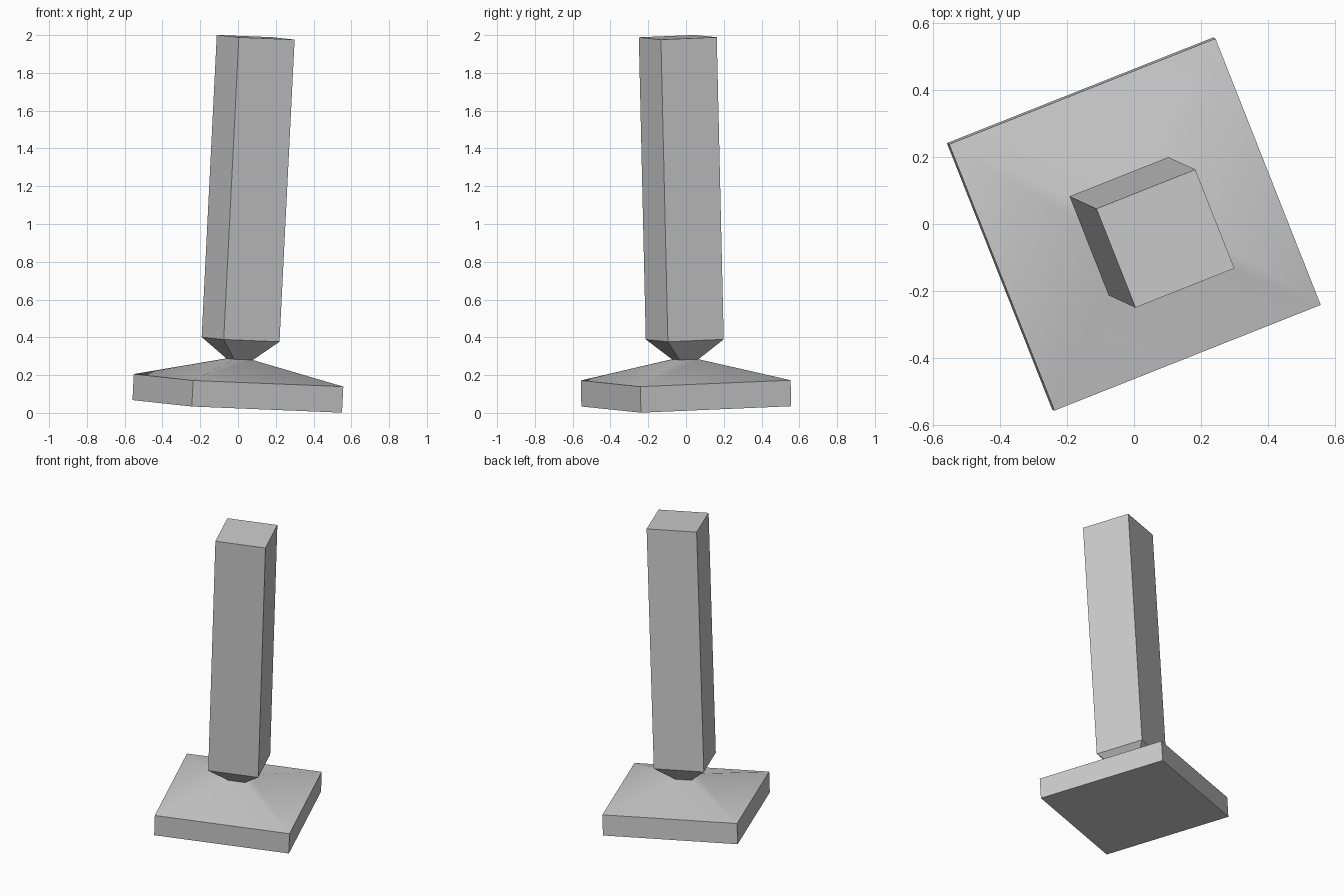
import bpy, bmesh, math
from mathutils import Matrix, Vector

cube = bpy.data.objects.get("Cube")
if cube:
    bpy.data.objects.remove(cube, do_unlink=True)

grey = bpy.data.materials.new("plain grey")
grey.use_nodes = True
colour = (0.6, 0.6, 0.6, 1)
grey.diffuse_color = colour
grey.node_tree.nodes["Principled BSDF"].inputs["Base Color"].default_value = colour

# The whole post leans slightly and is turned about its own axis
lean = Vector((0, 0, 1)).rotation_difference(Vector((0.05, -0.023, 1)))
placement = (Matrix.Translation((-0.004, 0.0015, 0.0345))
             @ lean.to_matrix().to_4x4()
             @ Matrix.Rotation(math.radians(21.6), 4, "Z"))


def square_stack(name, levels, cap_bottom=False, cap_top=False):
    """Join square rings, given as (half width, height), into one part."""
    bm = bmesh.new()
    rings = [[bm.verts.new((x * half, y * half, z))
              for x, y in ((-1, -1), (1, -1), (1, 1), (-1, 1))]
             for half, z in levels]
    for low, high in zip(rings, rings[1:]):
        for i in range(4):
            j = (i + 1) % 4
            bm.faces.new((low[i], low[j], high[j], high[i]))
    if cap_bottom:
        bm.faces.new(rings[0][::-1])
    if cap_top:
        bm.faces.new(rings[-1])
    mesh = bpy.data.meshes.new(name)
    bm.to_mesh(mesh)
    bm.free()
    mesh.materials.append(grey)
    part = bpy.data.objects.new(name, mesh)
    bpy.context.collection.objects.link(part)
    part.matrix_world = placement
    bpy.ops.object.select_all(action="DESELECT")
    part.select_set(True)
    bpy.context.view_layer.objects.active = part
    bpy.ops.object.shade_smooth_by_angle(angle=math.radians(30))
    return part


# Slab with a shallow sloping top
square_stack("base", [(0.428, 0), (0.428, 0.138), (0.054, 0.25)], cap_bottom=True)
# Neck widening up to the shaft
square_stack("neck", [(0.054, 0.25), (0.159, 0.355)])
# Tall square shaft
square_stack("shaft", [(0.159, 0.355), (0.159, 1.957)], cap_top=True)
